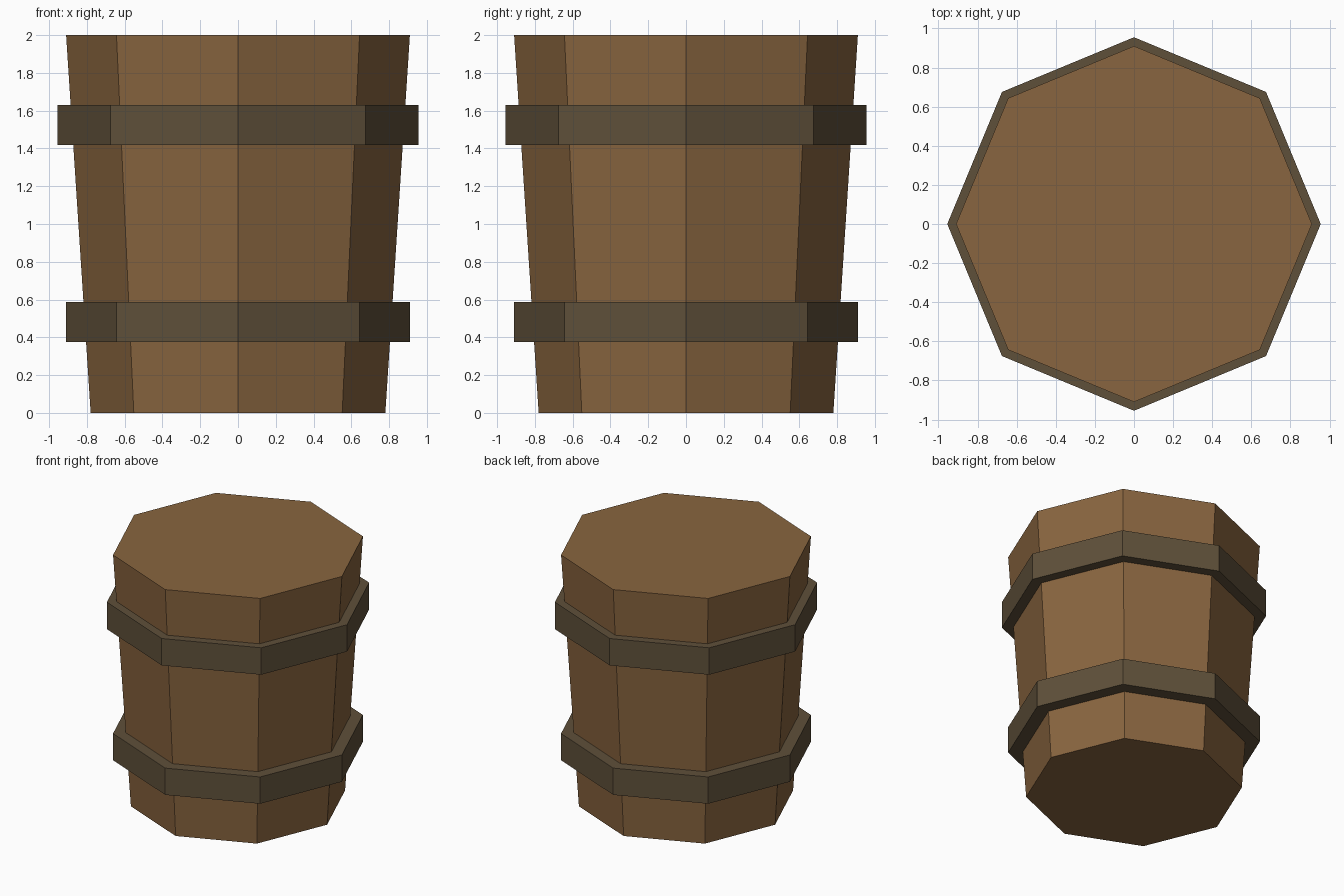
import bpy, bmesh
from mathutils import Matrix

if "Cube" in bpy.data.objects:
    bpy.data.objects.remove(bpy.data.objects["Cube"])

SIDES = 8


def material(name, rgb):
    mat = bpy.data.materials.new(name)
    mat.diffuse_color = (*rgb, 1.0)
    mat.use_nodes = True
    mat.node_tree.nodes["Principled BSDF"].inputs["Base Color"].default_value = mat.diffuse_color
    return mat


def octagonal_prism(name, r_bottom, r_top, z0, z1, mat):
    """Flat-sided tapered prism with corners on the x and y axes."""
    bm = bmesh.new()
    bmesh.ops.create_cone(bm, cap_ends=True, segments=SIDES,
                          radius1=r_bottom, radius2=r_top, depth=z1 - z0,
                          matrix=Matrix.Translation((0, 0, (z0 + z1) / 2)))
    mesh = bpy.data.meshes.new(name)
    bm.to_mesh(mesh)
    bm.free()
    mesh.materials.append(mat)
    obj = bpy.data.objects.new(name, mesh)
    bpy.context.collection.objects.link(obj)
    return obj


wood = material("wood", (0.25, 0.13, 0.05))
iron = material("dark_iron", (0.114, 0.08, 0.042))

# Tapered wooden body, wider at the top
octagonal_prism("barrel_body", 0.78, 0.91, 0.0, 2.0, wood)

# Straight-sided hoops around the body
octagonal_prism("lower_hoop", 0.91, 0.91, 0.375, 0.587, iron)
octagonal_prism("upper_hoop", 0.955, 0.955, 1.417, 1.63, iron)
